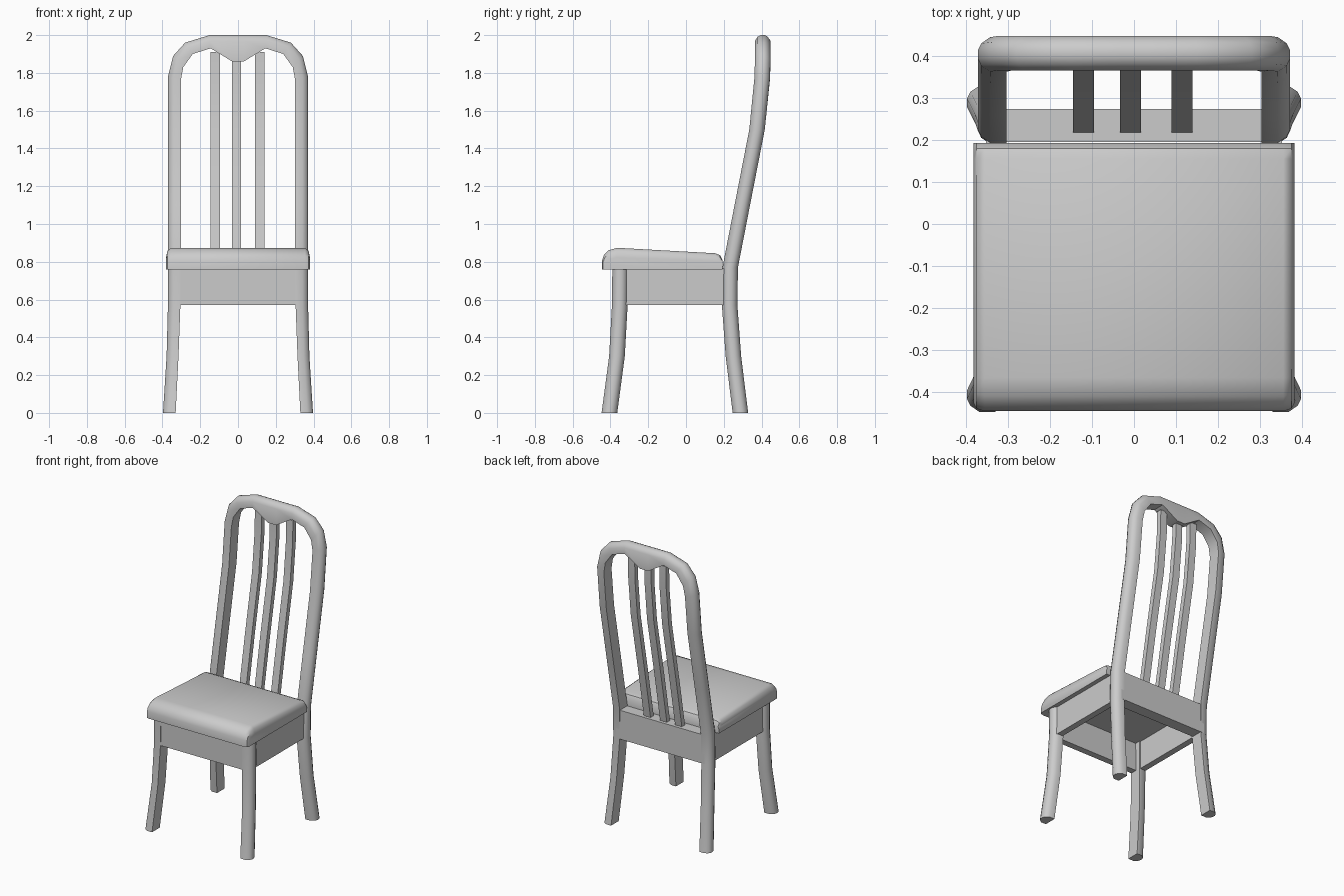
import bpy, bmesh, math

if "Cube" in bpy.data.objects:
    bpy.data.objects.remove(bpy.data.objects["Cube"])


def finish(name, bm):
    bmesh.ops.recalc_face_normals(bm, faces=bm.faces)
    me = bpy.data.meshes.new(name)
    bm.to_mesh(me)
    bm.free()
    ob = bpy.data.objects.new(name, me)
    bpy.context.collection.objects.link(ob)
    bpy.ops.object.select_all(action='DESELECT')
    ob.select_set(True)
    bpy.context.view_layer.objects.active = ob
    bpy.ops.object.shade_smooth_by_angle(angle=math.radians(40))
    return ob


def loft(name, rings):
    """Skin equal-sized closed rings and cap both ends."""
    bm = bmesh.new()
    rows = [[bm.verts.new(p) for p in r] for r in rings]
    n = len(rows[0])
    for a, b in zip(rows, rows[1:]):
        for i in range(n):
            j = (i + 1) % n
            bm.faces.new((a[i], a[j], b[j], b[i]))
    bm.faces.new(rows[0][::-1])
    bm.faces.new(rows[-1])
    return finish(name, bm)


def box(name, x0, x1, y0, y1, z0, z1):
    return loft(name, [[(x0, y0, z), (x1, y0, z), (x1, y1, z), (x0, y1, z)] for z in (z0, z1)])


# D-shaped section: (distance from outer edge, fraction of depth); None = inner edge
SECTION = [(None, 0), (.03, 0), (.008, .18), (0, .38), (0, .62), (.008, .82), (.03, 1), (None, 1)]


def d_ring(inner, outer, y, depth=.082):
    length = math.dist(inner, outer)
    ring = []
    for d, v in SECTION:
        t = 1 if d is None else d / length
        ring.append((outer[0] + (inner[0] - outer[0]) * t, y + depth * v,
                     outer[1] + (inner[1] - outer[1]) * t))
    return ring


# Back legs, posts and arched top rail in one sweep: (inner xz, outer xz, front y)
half = [
    ((.330, 0), (.397, 0), .247),
    ((.315, .30), (.378, .30), .210),
    ((.305, .57), (.371, .57), .190),
    ((.303, .77), (.371, .77), .193),
    ((.303, 1.10), (.371, 1.10), .257),
    ((.303, 1.50), (.371, 1.50), .335),
    ((.303, 1.76), (.371, 1.78), .362),
    ((.290, 1.83), (.343, 1.89), .365),
    ((.240, 1.90), (.280, 1.96), .365),
    ((.145, 1.93), (.150, 2.00), .365),
    ((.030, 1.86), (.030, 2.00), .365),
]
right = [d_ring(i, o, y) for i, o, y in half]
left = [[(-x, y, z) for x, y, z in r] for r in reversed(right)]
loft("back_frame", right + left)

# Front legs
for side, s in (("right", 1), ("left", -1)):
    rings = [d_ring((s * a, z), (s * b, z), y, .083) for a, b, z, y in (
        (.330, .397, 0, -.447), (.315, .378, .30, -.407),
        (.305, .371, .57, -.392), (.303, .371, .765, -.390))]
    loft("front_leg_" + side, rings)
    # Side apron
    xs = sorted((s * .310, s * .352))
    box("side_apron_" + side, *xs, -.35, .22, .57, .765)

# Front and back aprons
box("front_apron", -.34, .34, -.389, -.345, .57, .765)
box("back_apron", -.33, .33, .195, .273, .57, .765)

# Back slats following the curve of the posts
curve = [(.75, .193), (1.10, .257), (1.50, .335), (1.76, .362), (1.91, .365)]
for k, x in enumerate((-.12, -.008, .114)):
    loft(f"back_slat_{k + 1}", [
        [(x - .025, y + .022, z), (x + .025, y + .022, z),
         (x + .025, y + .056, z), (x - .025, y + .056, z)] for z, y in curve])

# Cushioned seat: side profile lofted across x with softened ends
profile = [(-.445, .76), (-.445, .805), (-.435, .835), (-.41, .861), (-.365, .874),
           (.155, .845), (.18, .835), (.193, .81), (.193, .76)]
rings = []
for x, drop, inset in ((-.381, .045, .018), (-.374, .015, .006), (-.355, 0, 0),
                       (.355, 0, 0), (.374, .015, .006), (.381, .045, .018)):
    rings.append([(x, y + (inset if y < -.4 else 0),
                   z if z < .77 else z - drop * (z - .76) / .1) for y, z in profile])
loft("seat", rings)
